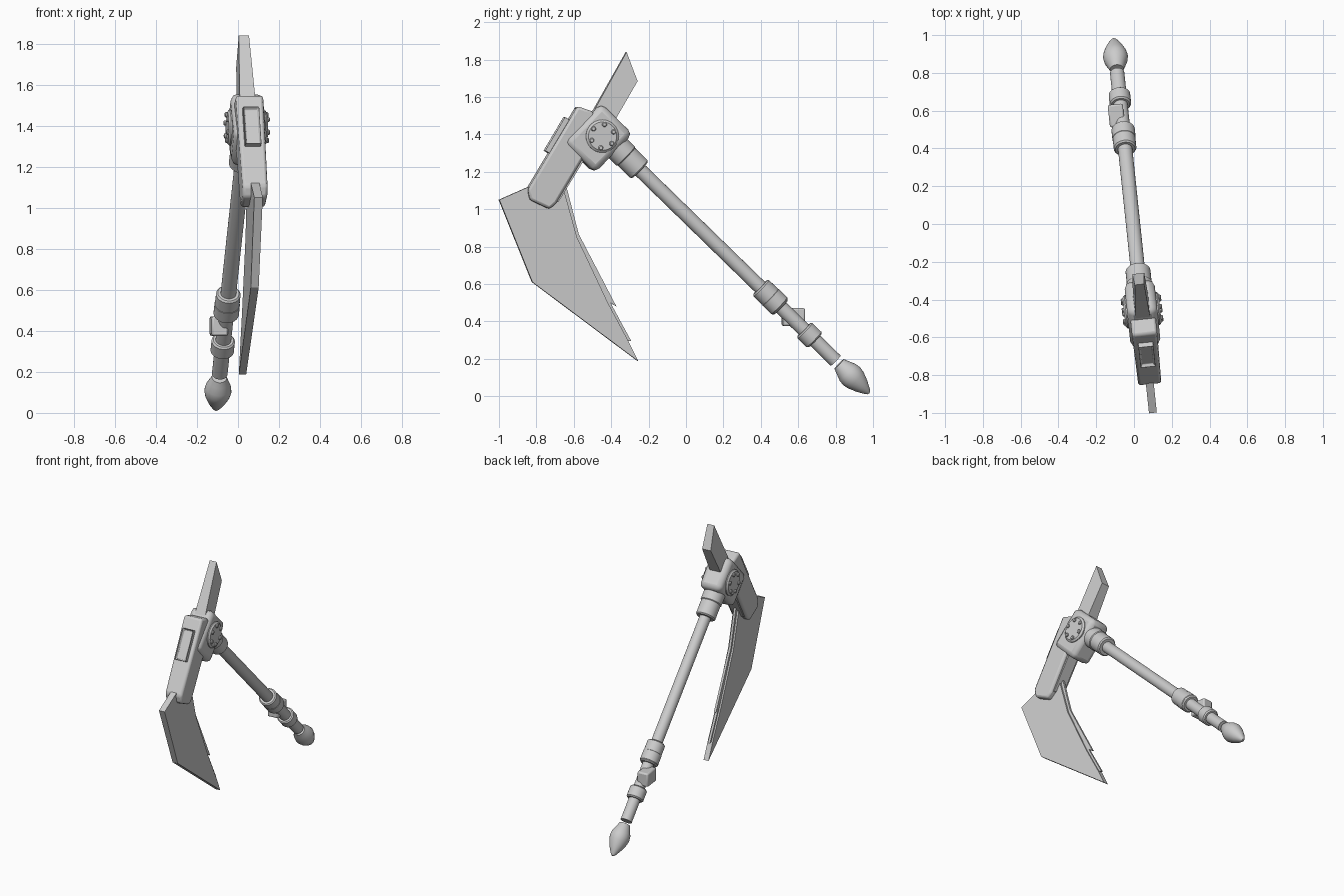
import bpy, bmesh, math
from mathutils import Matrix, Vector

cube = bpy.data.objects.get("Cube")
if cube:
    bpy.data.objects.remove(cube, do_unlink=True)

metal = bpy.data.materials.new("grey_metal")
metal.use_nodes = True
metal.diffuse_color = (0.6, 0.6, 0.6, 1)
metal.node_tree.nodes["Principled BSDF"].inputs["Base Color"].default_value = (0.6, 0.6, 0.6, 1)

# Whole tool is turned slightly about the vertical
YAW = math.radians(6)
POSE = Matrix.Translation((-0.005, 0, 0)) @ Matrix.Rotation(YAW, 4, 'Z')


def P(y, z, x=0.0):
    return Vector((x, y / math.cos(YAW), z))


def frame(origin, along):
    """Matrix with local z along a side-plane direction and local x across the tool."""
    w = along.normalized()
    u = Vector((1, 0, 0))
    v = w.cross(u)
    return Matrix.Translation(origin) @ Matrix((u, v, w)).transposed().to_4x4()


def finish(name, bm, bevel=0.0, segments=2, smooth=True):
    bmesh.ops.recalc_face_normals(bm, faces=bm.faces)
    bm.transform(POSE)
    mesh = bpy.data.meshes.new(name)
    bm.to_mesh(mesh)
    bm.free()
    mesh.materials.append(metal)
    ob = bpy.data.objects.new(name, mesh)
    bpy.context.collection.objects.link(ob)
    if bevel:
        mod = ob.modifiers.new("edge_bevel", 'BEVEL')
        mod.width, mod.segments = bevel, segments
        mod.limit_method, mod.angle_limit = 'ANGLE', math.radians(30)
    if smooth:
        bpy.ops.object.select_all(action='DESELECT')
        ob.select_set(True)
        bpy.context.view_layer.objects.active = ob
        bpy.ops.object.shade_smooth_by_angle(angle=math.radians(35))
    return ob


def plate(name, outline, width, bevel=0.0, top_width=None):
    """Side outline extruded across the tool, optionally narrowing upward."""
    bm = bmesh.new()
    zs = [p[1] for p in outline]
    lo, hi = min(zs), max(zs)

    def half(z):
        return (width + ((top_width or width) - width) * (z - lo) / (hi - lo)) / 2
    a = [bm.verts.new(P(y, z, -half(z))) for y, z in outline]
    b = [bm.verts.new(P(y, z, half(z))) for y, z in outline]
    bm.faces.new(a)
    bm.faces.new(b)
    for i in range(len(a)):
        j = (i + 1) % len(a)
        bm.faces.new((a[i], a[j], b[j], b[i]))
    return finish(name, bm, bevel, smooth=bevel > 0)


def lathe(name, profile, matrix, sides=32):
    """Profile of (distance, radius) spun about local z, closed at both ends."""
    bm = bmesh.new()
    rings = []
    for s, r in profile:
        rings.append([bm.verts.new((r * math.cos(k * math.tau / sides),
                                    r * math.sin(k * math.tau / sides), s)) for k in range(sides)])
    for lower, upper in zip(rings, rings[1:]):
        for k in range(sides):
            j = (k + 1) % sides
            bm.faces.new((lower[k], lower[j], upper[j], upper[k]))
    bm.faces.new(rings[0])
    bm.faces.new(rings[-1])
    bm.transform(matrix)
    return finish(name, bm)


def block(name, size, matrix, bevel, recess=False):
    bm = bmesh.new()
    bmesh.ops.create_cube(bm, size=1, matrix=Matrix.Diagonal((*size, 1)))
    if recess:
        top = max(bm.faces, key=lambda f: f.calc_center_median().z)
        bmesh.ops.inset_region(bm, faces=[top], thickness=0.014)
        bmesh.ops.translate(bm, verts=top.verts, vec=(0, 0, -0.018))
    bm.transform(matrix)
    return finish(name, bm, bevel)


def collar(name, start, end, r):
    c = 0.008
    lathe(name, [(start, r - c), (start + c, r), (end - c, r), (end, r - c)], handle)


# Handle, collars and pommel share one axis
handle = frame(P(-0.246, 1.209), P(1.231, -1.199))
lathe("handle_shaft", [(-0.2, 0.038), (1.465, 0.038)], handle)
collar("head_collar", -0.2, 0.0, 0.066)
collar("head_collar_ring", -0.2, -0.1, 0.071)
collar("grip_collar", 0.90, 1.055, 0.06)
collar("grip_collar_ring", 0.97, 1.05, 0.062)
collar("lower_collar", 1.227, 1.31, 0.057)
lathe("pommel", [(1.49, 0.036), (1.52, 0.048), (1.555, 0.062), (1.585, 0.066), (1.615, 0.06),
                 (1.66, 0.042), (1.70, 0.02), (1.715, 0.008)], handle)

# Latch block on the side of the handle
block("latch_block", (0.08, 0.12, 0.095),
      Matrix.Translation(P(0.577, 0.423, -0.028)), 0.01)

# Head housing
block("head_housing", (0.16, 0.29, 0.235), frame(P(-0.475, 1.38), P(1.231, -1.199)), 0.032)

# Round side caps with bolts
HUB = P(-0.456, 1.39)
for side, label in ((1, "left"), (-1, "right")):
    out = Matrix.Translation(HUB) @ Matrix.Rotation(side * math.pi / 2, 4, 'Y')
    lathe(label + "_cap", [(0.06, 0.088), (0.086, 0.088), (0.096, 0.076)], out)
    for k in range(6):
        a = math.radians(21 + 60 * k)
        spot = Matrix.Translation((0, 0.063 * math.cos(a), 0.063 * math.sin(a)))
        lathe(f"{label}_bolt_{k + 1}", [(0.08, 0.013), (0.102, 0.013), (0.107, 0.009)],
              spot @ out, 12)

# Arm that carries the blade
plate("blade_arm", [(-0.585, 1.55), (-0.85, 1.107), (-0.84, 1.05), (-0.735, 1.0), (-0.70, 1.03),
                    (-0.48, 1.40), (-0.50, 1.52)], 0.12, 0.014, 0.135)
plate("arm_rib", [(-0.66, 1.28), (-0.72, 1.03), (-0.685, 1.04), (-0.52, 1.31)], 0.08)

# Recessed panel on the front of the arm
face_out = P(-0.858, 0.513)
block("front_panel", (0.08, 0.21, 0.06),
      frame(P(-0.706, 1.4035) - face_out * 0.03, face_out), 0.003, True)

# Rear spike
plate("top_spike", [(-0.32, 1.84), (-0.262, 1.684), (-0.41, 1.43), (-0.55, 1.43)], 0.085, 0, 0.05)

# Blade body and its thinner toothed edge
plate("blade", [(-1.0, 1.05), (-0.823, 0.61), (-0.257, 0.187), (-0.31, 0.295), (-0.42, 0.50),
                (-0.585, 0.85), (-0.66, 1.12), (-0.83, 1.125)], 0.036, 0, 0.042)
plate("toothed_edge", [(-0.66, 1.11), (-0.64, 1.12), (-0.574, 0.866), (-0.373, 0.48),
                       (-0.405, 0.50), (-0.293, 0.294), (-0.315, 0.298), (-0.257, 0.187),
                       (-0.45, 0.50), (-0.62, 0.85)], 0.016)
